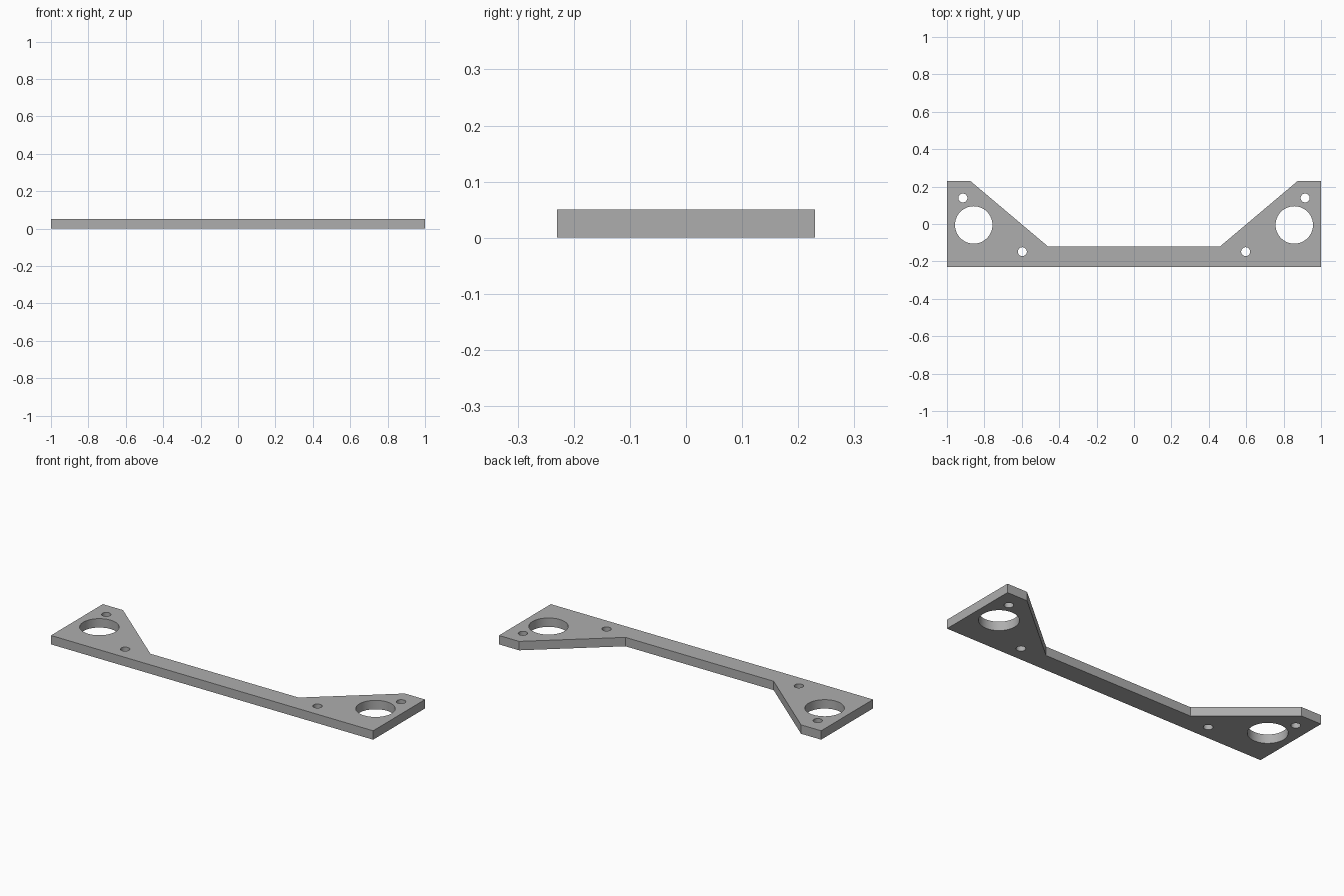
import bpy, bmesh, math

if "Cube" in bpy.data.objects:
    bpy.data.objects.remove(bpy.data.objects["Cube"])

THICK = 0.05

grey = bpy.data.materials.new("plain grey")
grey.diffuse_color = (0.42, 0.42, 0.42, 1)
grey.use_nodes = True
grey.node_tree.nodes["Principled BSDF"].inputs["Base Color"].default_value = grey.diffuse_color


def prism(name, outline, z0, z1):
    """Extrude a closed counter-clockwise xy outline from z0 to z1."""
    bm = bmesh.new()
    face = bm.faces.new([bm.verts.new((x, y, z0)) for x, y in outline])
    ext = bmesh.ops.extrude_face_region(bm, geom=[face])
    top = [v for v in ext["geom"] if isinstance(v, bmesh.types.BMVert)]
    bmesh.ops.translate(bm, verts=top, vec=(0, 0, z1 - z0))
    bmesh.ops.recalc_face_normals(bm, faces=bm.faces)
    mesh = bpy.data.meshes.new(name)
    bm.to_mesh(mesh)
    bm.free()
    mesh.materials.append(grey)
    obj = bpy.data.objects.new(name, mesh)
    bpy.context.collection.objects.link(obj)
    return obj


# Plate: narrow bar with a tapered ear at each end
right = [(1, -0.23), (1, 0.23), (0.875, 0.23), (0.46, -0.12)]
bracket = prism("bracket_plate", right + [(-x, y) for x, y in reversed(right)], 0, THICK)

# Holes: one large bore and two screw holes per ear
cutters = []
for side in (-1, 1):
    for x, y, r, n in [(0.857, -0.005, 0.1, 64), (0.915, 0.139, 0.024, 32), (0.597, -0.148, 0.024, 32)]:
        ring = [(side * x + r * math.cos(2 * math.pi * i / n),
                 y + r * math.sin(2 * math.pi * i / n)) for i in range(n)]
        cutter = prism("hole_cutter", ring, -0.05, THICK + 0.05)
        cutter.hide_render = True
        cutters.append(cutter)
        mod = bracket.modifiers.new("hole", "BOOLEAN")
        mod.operation = "DIFFERENCE"
        mod.solver = "EXACT"
        mod.object = cutter

# Apply the cuts, then remove the cutters
bpy.context.view_layer.objects.active = bracket
bracket.select_set(True)
for mod in list(bracket.modifiers):
    bpy.ops.object.modifier_apply(modifier=mod.name)
for cutter in cutters:
    bpy.data.objects.remove(cutter)

# Smooth bores, sharp edges
bpy.ops.object.shade_smooth_by_angle(angle=math.radians(30))
